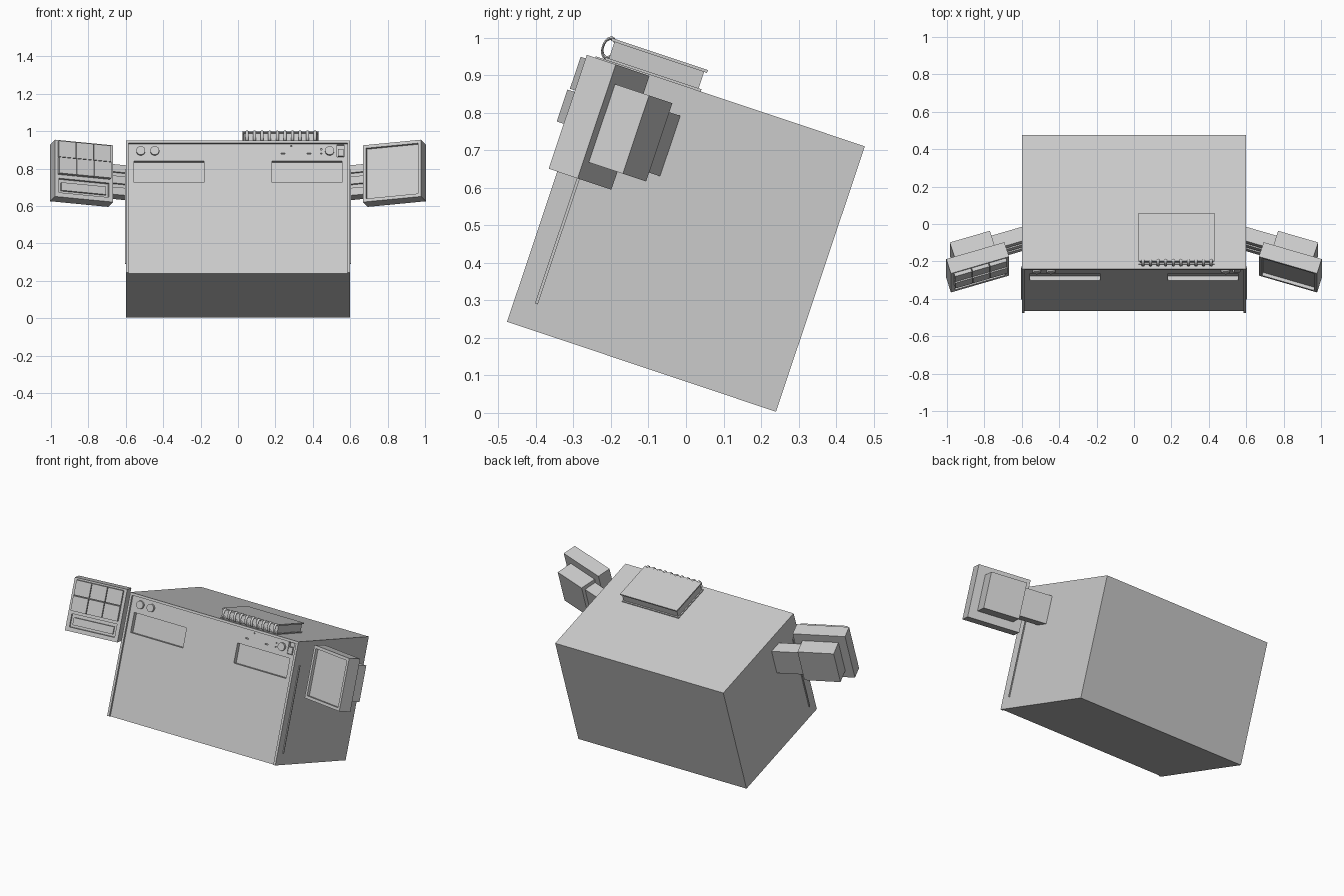
import bpy
from math import radians
from mathutils import Matrix, Vector

cube = bpy.data.objects.get("Cube")
if cube:
    bpy.data.objects.remove(cube)

grey = bpy.data.materials.new("plain grey")
grey.use_nodes = True
COLOUR = (0.6, 0.6, 0.6, 1)
grey.diffuse_color = COLOUR
grey.node_tree.nodes["Principled BSDF"].inputs["Base Color"].default_value = COLOUR

# Tilted frame: x across, y into the body, z up the front, origin on the front bottom edge
TILT = Matrix.Translation((0, -0.477, 0.243)) @ Matrix.Rotation(radians(-18.5), 4, 'X')
W, D, H = 1.2, 0.756, 0.746
LIP = 0.012


def finish(name, frame):
    """Name the new object, bake its own transform, then place it in the frame."""
    ob = bpy.context.object
    ob.name = name
    ob.data.transform(ob.matrix_basis)
    ob.matrix_world = frame
    ob.data.materials.clear()
    ob.data.materials.append(grey)
    return ob


def box(name, x, y, z, frame=TILT):
    """Box from (min, max) ranges on each axis."""
    lo, hi = Vector((x[0], y[0], z[0])), Vector((x[1], y[1], z[1]))
    bpy.ops.mesh.primitive_cube_add(size=1, location=(lo + hi) / 2)
    bpy.context.object.scale = hi - lo
    bpy.context.view_layer.update()
    return finish(name, frame)


def knob(name, x, z, radius=0.024):
    bpy.ops.mesh.primitive_cylinder_add(vertices=24, radius=radius, depth=0.03,
                                        location=(x, LIP, z), rotation=(radians(90), 0, 0))
    bpy.context.view_layer.update()
    finish(name, TILT)
    bpy.ops.object.shade_smooth_by_angle(angle=radians(40))


def carve(ob, cutters):
    """Cut pockets and bake the result."""
    for c in cutters:
        mod = ob.modifiers.new("pocket", 'BOOLEAN')
        mod.operation = 'DIFFERENCE'
        mod.solver = 'EXACT'
        mod.object = c
    bpy.context.view_layer.update()
    deps = bpy.context.evaluated_depsgraph_get()
    mesh = bpy.data.meshes.new_from_object(ob.evaluated_get(deps))
    ob.modifiers.clear()
    ob.data = mesh
    for c in cutters:
        bpy.data.objects.remove(c)


# Body with front pockets
body = box("body", (-W / 2, W / 2), (LIP, D), (0, H))
pockets = [box("window_cutter", sorted((s * 0.182, s * 0.555)), (-0.05, LIP + 0.026), (0.513, 0.634))
           for s in (-1, 1)]
pockets.append(box("switch_cutter", (0.53, 0.568), (-0.05, LIP + 0.02), (0.657, 0.727)))
for x, z, w in ((0.24, 0.676, 0.02), (0.285, 0.718, 0.008), (0.38, 0.676, 0.02),
                (0.445, 0.676, 0.008), (0.445, 0.7, 0.008)):
    pockets.append(box("slot_cutter", (x - w / 2, x + w / 2), (-0.05, LIP + 0.008), (z - 0.003, z + 0.003)))
carve(body, pockets)

# Raised lip around the front, and slim side strips
box("front_top_lip", (-W / 2, W / 2), (0, LIP), (H - 0.015, H))
for s, side in ((-1, "right"), (1, "left")):
    box(f"front_lip_{side}", sorted((s * 0.585, s * W / 2)), (0, LIP), (0, H - 0.015))
    box(f"side_strip_{side}", sorted((s * 0.595, s * 0.605)), (0.055, 0.063), (0.07, 0.6))

# Front controls
knob("knob_a", -0.52, 0.689)
knob("knob_b", -0.445, 0.689)
knob("knob_c", 0.49, 0.689)
box("switch", (0.534, 0.564), (LIP - 0.003, LIP + 0.025), (0.66, 0.7))

# Ring-bound notebook on top
box("notebook_bottom_cover", (0.025, 0.43), (0.025, 0.295), (H, H + 0.006))
box("notebook_pages", (0.032, 0.423), (0.035, 0.287), (H + 0.006, H + 0.052))
box("notebook_top_cover", (0.025, 0.43), (0.025, 0.295), (H + 0.052, H + 0.06))
for i in range(10):
    bpy.ops.mesh.primitive_torus_add(major_segments=20, minor_segments=8, major_radius=0.027,
                                     minor_radius=0.005, rotation=(0, radians(90), 0))
    ring = bpy.context.object
    bpy.context.view_layer.update()
    ring.matrix_basis = (Matrix.Translation((0.048 + i * 0.0405, 0.026, H + 0.032))
                         @ Matrix.Diagonal((1.6, 0.6, 1, 1)) @ ring.matrix_basis)
    bpy.context.view_layer.update()
    finish(f"notebook_ring_{i + 1}", TILT)
    bpy.ops.object.shade_smooth_by_angle(angle=radians(60))

# Side units: slab, rear housing and ribbed arm, turned inwards
SW, SH, ST = 0.325, 0.32, 0.085
for s, side in ((-1, "right"), (1, "left")):
    frame = TILT @ Matrix.Translation((s * 0.836, 0.064, 0.582)) @ Matrix.Rotation(radians(-17 * s), 4, 'Z')
    slab = box(f"slab_{side}", (-SW / 2, SW / 2), (-ST / 2, ST / 2), (-SH / 2, SH / 2), frame)
    front = -ST / 2
    if s > 0:
        # Framed screen
        carve(slab, [box("screen_cutter", (-SW / 2 + 0.018, SW / 2 - 0.018), (-0.1, front + 0.018),
                         (-SH / 2 + 0.018, SH / 2 - 0.018), frame)])
    else:
        # Key pad above a recessed bar
        carve(slab, [box("bar_cutter", (-0.14, 0.14), (-0.1, front + 0.018), (-0.135, -0.055), frame)])
        box("key_bar", (-0.125, 0.125), (front + 0.004, front + 0.02), (-0.12, -0.075), frame)
        for row, (top, out) in enumerate(((0.15, 0.02), (0.056, 0.026))):
            for col in range(3):
                x = -0.145 + col * 0.098
                box(f"key_{row + 1}_{col + 1}", (x, x + 0.094), (front - out, front + 0.005),
                    (top - 0.09, top), frame)
    box(f"housing_{side}", (-0.112, 0.112), (ST / 2, ST / 2 + 0.1), (-0.11, 0.11), frame)
    box(f"arm_{side}", sorted((-s * 0.3, -s * 0.11)), (0.06, 0.122), (-0.085, 0.085), frame)
    for i in range(3):
        z = -0.085 + i * 0.064
        box(f"arm_rib_{side}_{i + 1}", sorted((-s * 0.29, -s * 0.11)), (0.045, 0.06), (z, z + 0.042), frame)
